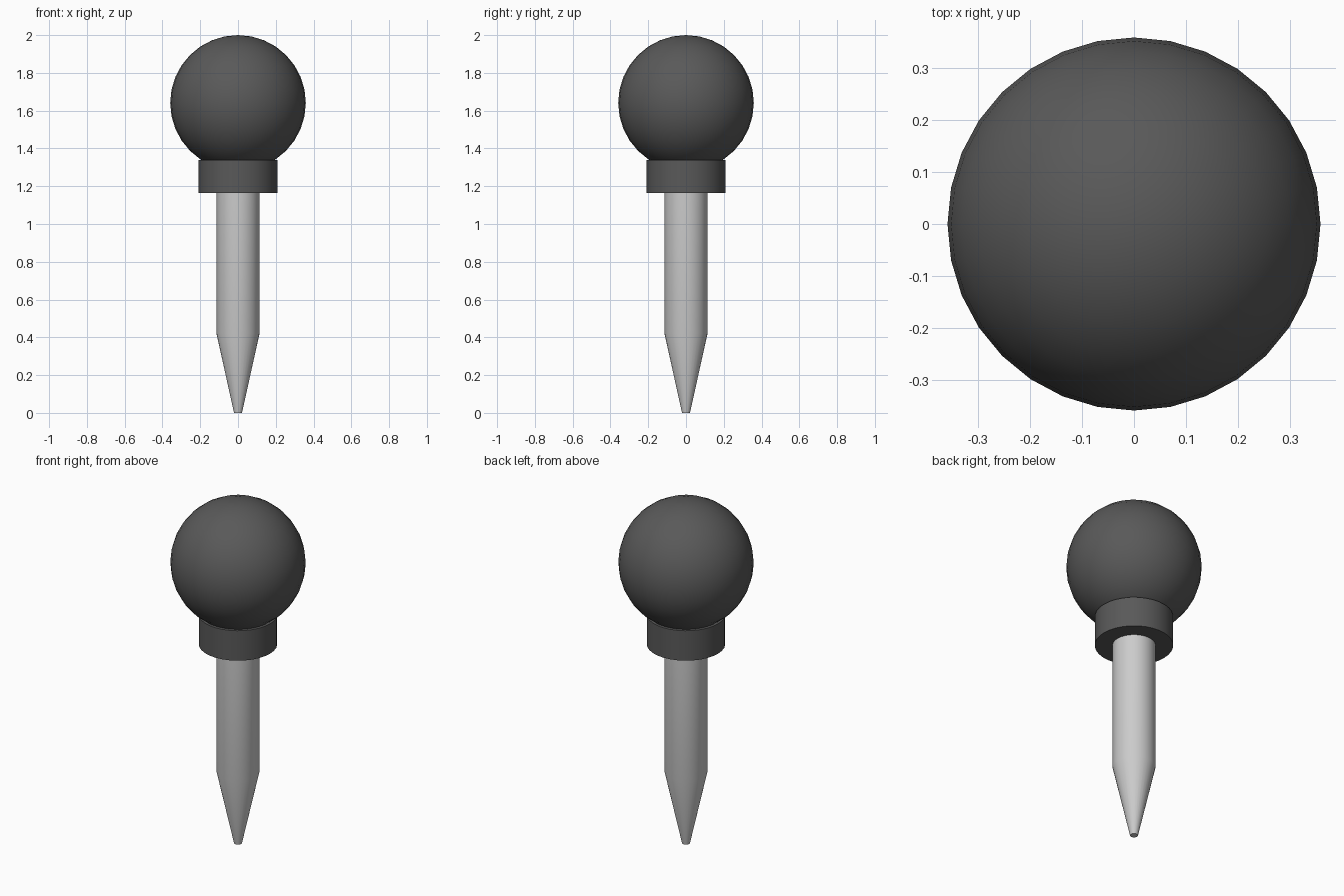
import bpy, bmesh, math

if "Cube" in bpy.data.objects:
    bpy.data.objects.remove(bpy.data.objects["Cube"])

SEGMENTS = 32
dark = bpy.data.materials.new("dark_grey")
dark.diffuse_color = (0.1, 0.1, 0.1, 1)
dark.use_nodes = True
dark.node_tree.nodes["Principled BSDF"].inputs["Base Color"].default_value = dark.diffuse_color


def finish(obj, name, material=None):
    obj.name = name
    if material:
        obj.data.materials.append(material)
    bpy.ops.object.select_all(action='DESELECT')
    obj.select_set(True)
    bpy.context.view_layer.objects.active = obj
    bpy.ops.object.shade_smooth_by_angle(angle=math.radians(30))


def lathe(name, profile, material=None):
    """Turn a (radius, z) profile around z and cap both ends."""
    bm = bmesh.new()
    rings = []
    for r, z in profile:
        rings.append([bm.verts.new((r * math.cos(i * math.tau / SEGMENTS),
                                    r * math.sin(i * math.tau / SEGMENTS), z))
                      for i in range(SEGMENTS)])
    for low, high in zip(rings, rings[1:]):
        for i in range(SEGMENTS):
            j = (i + 1) % SEGMENTS
            bm.faces.new((low[i], low[j], high[j], high[i]))
    bm.faces.new(rings[0][::-1])
    bm.faces.new(rings[-1])
    mesh = bpy.data.meshes.new(name)
    bm.to_mesh(mesh)
    bm.free()
    obj = bpy.data.objects.new(name, mesh)
    bpy.context.collection.objects.link(obj)
    finish(obj, name, material)


# Straight shaft with a tapered, blunt point
lathe("shaft", [(0.021, 0), (0.114, 0.42), (0.114, 1.18)])

# Collar under the ball
lathe("collar", [(0.208, 1.163), (0.208, 1.338)], dark)

# Ball head, sunk into the collar
bpy.ops.mesh.primitive_uv_sphere_add(segments=SEGMENTS, ring_count=16,
                                     radius=0.359, location=(0, 0, 1.641))
finish(bpy.context.object, "ball_head", dark)
